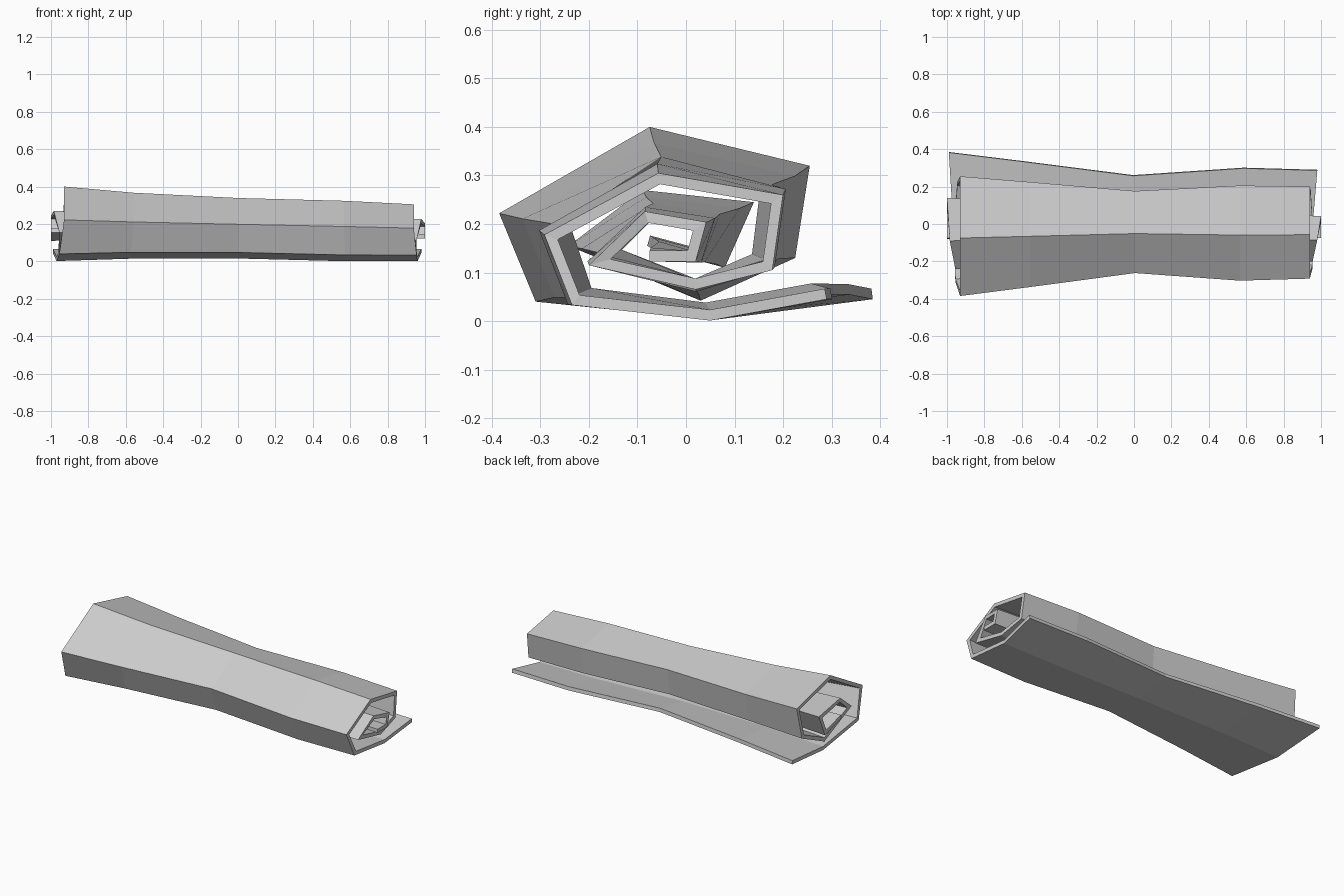
import bpy, bmesh
from mathutils import Vector

if "Cube" in bpy.data.objects:
    bpy.data.objects.remove(bpy.data.objects["Cube"])

THICK = 0.022

# spiral outer outline at each end: (x, y, z), from loose flap to inner tip
LEFT = [(-.99, .385, .045), (-.97, .055, .002), (-.955, -.31, .04), (-.93, -.385, .222),
        (-.93, -.075, .40), (-.93, .255, .32), (-.945, .225, .13), (-.96, .03, .042),
        (-.955, -.242, .155), (-.985, -.09, .27), (-1.0, .14, .245), (-1.0, .08, .11),
        (-1.0, -.08, .155)]
RIGHT = [(.98, .29, .045), (.96, .05, .001), (.955, -.235, .033), (.94, -.292, .178),
         (.94, -.057, .305), (.94, .2, .26), (.945, .178, .105), (.955, .02, .065),
         (.955, -.2, .115), (.98, -.085, .226), (1.0, .042, .204), (1.0, .02, .123),
         (1.0, -.075, .123)]

# stations along the length: (fraction, y pinch, z pinch)
STATIONS = [(0, 1, 1), (.2, .92, .93), (.5, .775, .92), (.8, .975, 1), (1, 1, 1)]


def inset(path):
    """Mitred offset of the outline towards the inside of the roll."""
    out = []
    for i, p in enumerate(path):
        normals = []
        for a, b in ((i - 1, i), (i, i + 1)):
            if a >= 0 and b < len(path):
                d = path[b] - path[a]
                normals.append(Vector((0, d.z, -d.y)).normalized())
        n = sum(normals, Vector()).normalized()
        out.append(p + n * THICK / max(.45, n.dot(normals[0])))
    return out


bm = bmesh.new()
rings = []
for f, ky, kz in STATIONS:
    outer = []
    for a, b in zip(LEFT, RIGHT):
        p = Vector(a).lerp(Vector(b), f)
        outer.append(Vector((p.x, p.y * ky, .18 + (p.z - .18) * kz)))
    # sheet direction clockwise seen from +x: inside is on the positive z side of the flap
    inner = inset(outer)
    if inner[1].z < outer[1].z:
        inner = [o * 2 - i for o, i in zip(outer, inner)]
    rings.append([bm.verts.new(v) for v in outer + inner[::-1]])

# skin between stations
count = len(rings[0])
for r, s in zip(rings, rings[1:]):
    for i in range(count):
        j = (i + 1) % count
        bm.faces.new((r[i], r[j], s[j], s[i]))
# end caps as strips of quads
for r in (rings[0], rings[-1]):
    for i in range(count // 2 - 1):
        bm.faces.new((r[i], r[i + 1], r[count - 2 - i], r[count - 1 - i]))
bmesh.ops.recalc_face_normals(bm, faces=bm.faces)

mesh = bpy.data.meshes.new("rolled_sheet")
bm.to_mesh(mesh)
bm.free()
bpy.context.collection.objects.link(bpy.data.objects.new("rolled_sheet", mesh))
